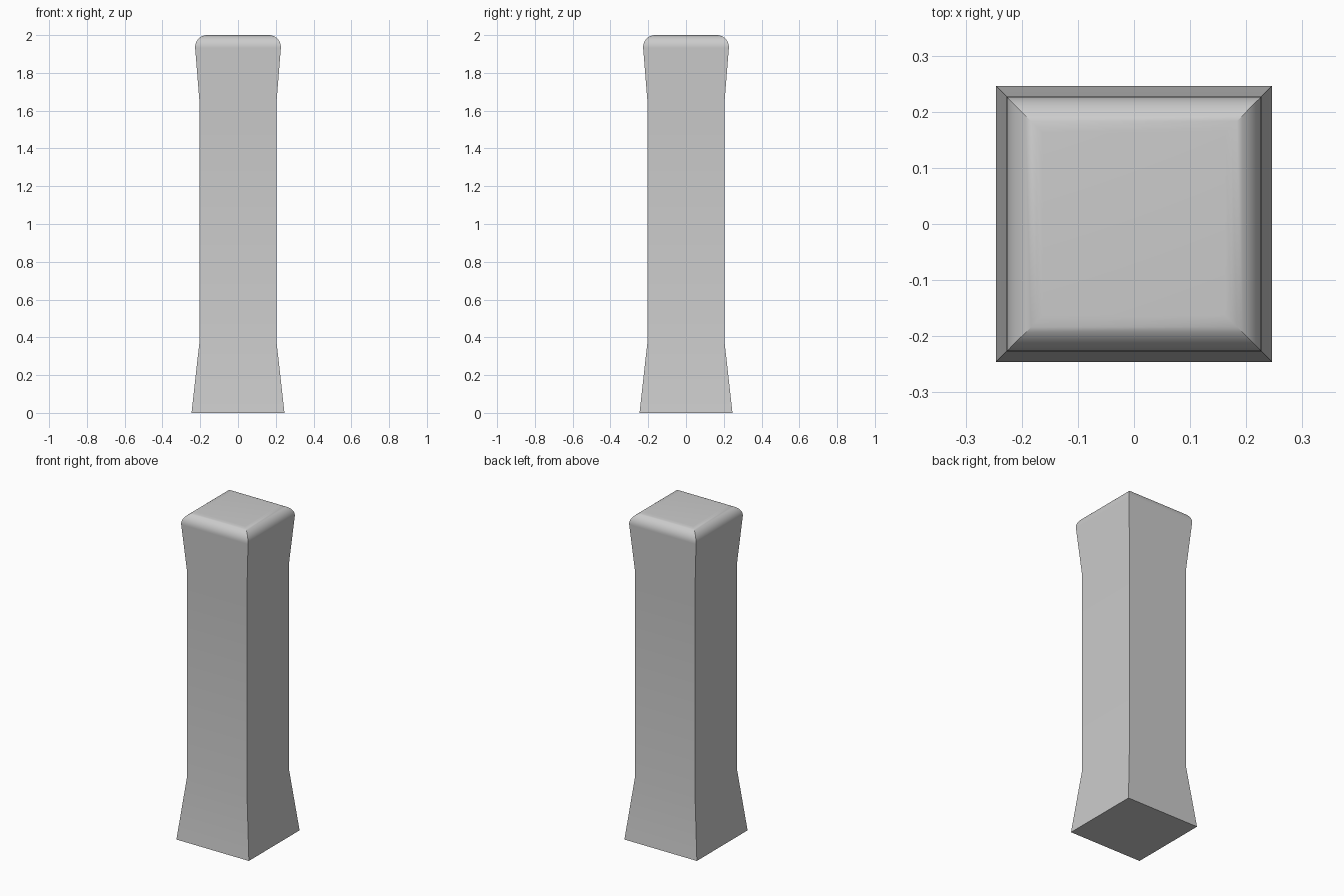
import bpy, bmesh, math

if "Cube" in bpy.data.objects:
    bpy.data.objects.remove(bpy.data.objects["Cube"])

# Profile of the post: (half width, height), flared foot, straight shaft, flared head
profile = [(0.246, 0.0), (0.203, 0.385), (0.203, 1.635)]

# Rounded rim of the head
R = 0.064
steps = 10
for i in range(steps + 1):
    a = math.radians(-4 + 94 * i / steps)
    profile.append((0.227 - R + R * math.cos(a), 2.0 - R + R * math.sin(a)))

# Loft square rings through the profile with mitred corners
bm = bmesh.new()
rings = [[bm.verts.new((sx * h, sy * h, z))
          for sx, sy in ((-1, -1), (1, -1), (1, 1), (-1, 1))]
         for h, z in profile]
for low, high in zip(rings, rings[1:]):
    for k in range(4):
        n = (k + 1) % 4
        bm.faces.new((low[k], low[n], high[n], high[k]))
bm.faces.new(rings[0][::-1])
bm.faces.new(rings[-1])

mesh = bpy.data.meshes.new("post")
bm.to_mesh(mesh)
bm.free()
post = bpy.data.objects.new("post", mesh)
bpy.context.collection.objects.link(post)

# Smooth rim, sharp corners
bpy.context.view_layer.objects.active = post
post.select_set(True)
bpy.ops.object.shade_smooth_by_angle(angle=math.radians(30))
